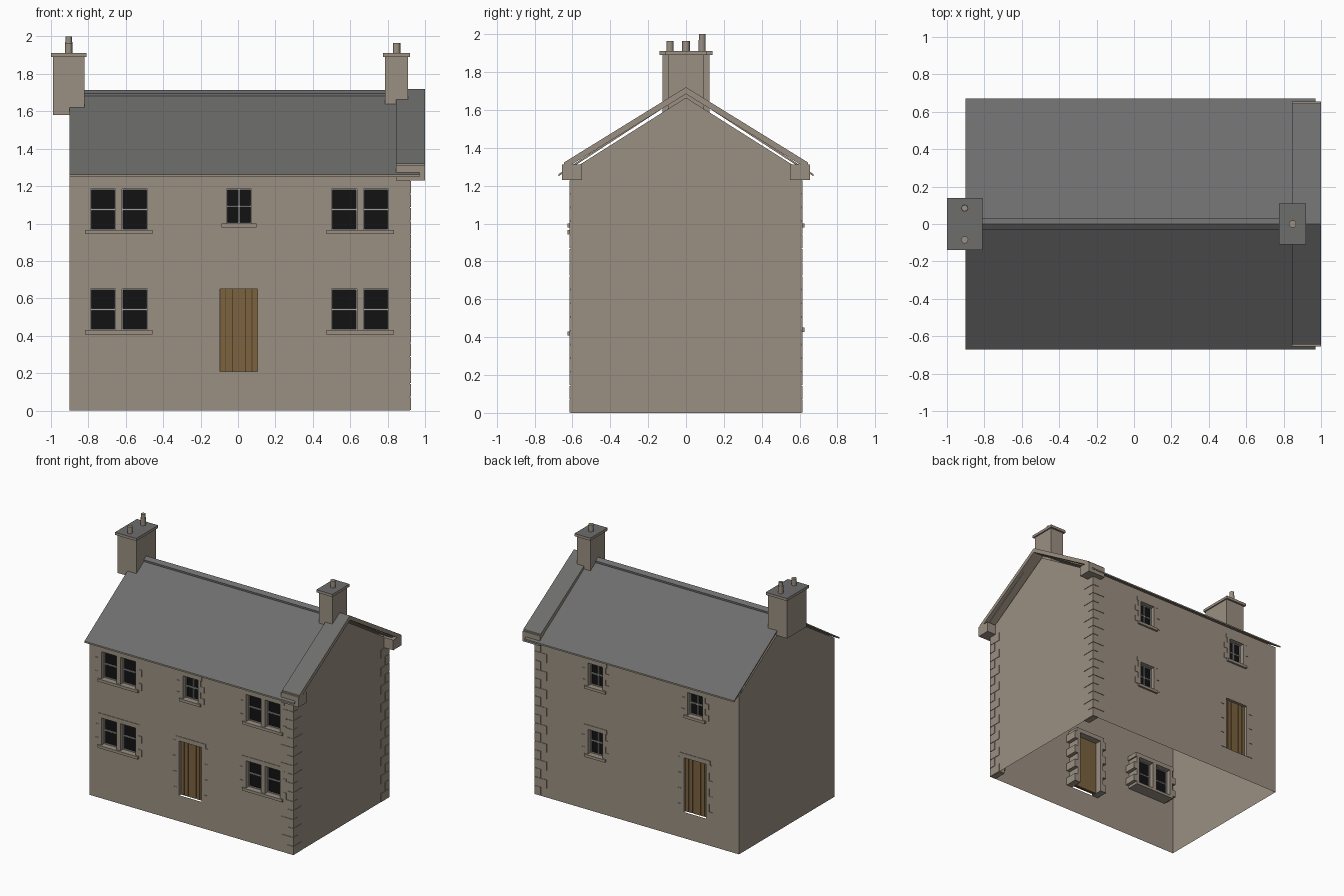
import bpy, bmesh
from mathutils import Matrix, Vector

if "Cube" in bpy.data.objects:
    bpy.data.objects.remove(bpy.data.objects["Cube"], do_unlink=True)


def material(name, rgb):
    m = bpy.data.materials.new(name)
    m.use_nodes = True
    m.diffuse_color = (*rgb, 1)
    b = m.node_tree.nodes["Principled BSDF"]
    b.inputs["Base Color"].default_value = (*rgb, 1)
    b.inputs["Roughness"].default_value = 0.9
    return m


STONE = material("sandstone", (0.33, 0.28, 0.225))
SLATE = material("slate", (0.155, 0.153, 0.152))
GLASS = material("dark_glass", (0.006, 0.006, 0.007))
FRAME = material("pale_frame", (0.36, 0.36, 0.35))
WOOD = material("door_wood", (0.2, 0.123, 0.05))
GROOVE = material("dark_wood", (0.08, 0.05, 0.022))


def finish(name, bm, mat, top=None):
    """Turn a bmesh into an object; upward faces may take a second colour."""
    mesh = bpy.data.meshes.new(name)
    bm.normal_update()
    if top:
        for f in bm.faces:
            f.material_index = int(f.normal.z > 0.5)
    bm.to_mesh(mesh)
    bm.free()
    for m in (mat, top):
        if m:
            mesh.materials.append(m)
    ob = bpy.data.objects.new(name, mesh)
    bpy.context.collection.objects.link(ob)
    return ob


def boxes(name, items, mat, top=None):
    """One object from boxes given as (x0, x1, y0, y1, z0, z1)."""
    bm = bmesh.new()
    for x0, x1, y0, y1, z0, z1 in items:
        mid = Vector((x0 + x1, y0 + y1, z0 + z1)) / 2
        size = (abs(x1 - x0), abs(y1 - y0), abs(z1 - z0))
        bmesh.ops.create_cube(bm, size=1, matrix=Matrix.LocRotScale(mid, None, size))
    return finish(name, bm, mat, top)


def chevron(name, peak, half, foot, thick, x0, x1, mat, top=None):
    """Inverted V slab running along x."""
    pts = [(-half, foot), (0, peak), (half, foot),
           (half, foot - thick), (0, peak - thick), (-half, foot - thick)]
    bm = bmesh.new()
    face = bm.faces.new([bm.verts.new((x0, y, z)) for y, z in pts])
    ext = bmesh.ops.extrude_face_region(bm, geom=[face])
    moved = [v for v in ext["geom"] if isinstance(v, bmesh.types.BMVert)]
    bmesh.ops.translate(bm, verts=moved, vec=(x1 - x0, 0, 0))
    bmesh.ops.recalc_face_normals(bm, faces=bm.faces)
    return finish(name, bm, mat, top)


LEFT, RIGHT, SIDE, EAVE, APEX = -0.9, 0.92, 0.61, 1.28, 1.665

# Openings: name, wall side (-1 front, 1 back), kind, centre x, bottom, top
OPENINGS = [("front_door", -1, "door", 0.005, 0.21, 0.65),
            ("front_stair_window", -1, "small", 0.005, 1.0, 1.185),
            ("back_door", 1, "door", -0.51, 0.21, 0.65),
            ("back_door_window", 1, "small", -0.51, 1.0, 1.185),
            ("back_upper_window", 1, "small", 0.38, 1.0, 1.185),
            ("back_lower_window", 1, "small", 0.38, 0.45, 0.65)]
for side_name, cx in (("right", -0.637), ("left", 0.653)):
    OPENINGS.append((f"front_lower_{side_name}_window", -1, "pair", cx, 0.43, 0.65))
    OPENINGS.append((f"front_upper_{side_name}_window", -1, "pair", cx, 0.965, 1.185))
HALF = {"door": 0.1, "small": 0.066, "pair": 0.152}


# Walls: open shell with holes for doors and windows
bm = bmesh.new()


def polygon(pts):
    bm.faces.new([bm.verts.new(p) for p in pts])


for s in (-1, 1):
    holes = [(cx - HALF[k], cx + HALF[k], z0, z1)
             for n, side, k, cx, z0, z1 in OPENINGS if side == s]
    xs = sorted({LEFT, RIGHT} | {v for h in holes for v in h[:2]})
    zs = sorted({0, EAVE} | {v for h in holes for v in h[2:]})
    y = s * SIDE
    for a, b in zip(xs, xs[1:]):
        for c, d in zip(zs, zs[1:]):
            mx, mz = (a + b) / 2, (c + d) / 2
            if any(h[0] < mx < h[1] and h[2] < mz < h[3] for h in holes):
                continue
            pts = [(a, y, c), (b, y, c), (b, y, d), (a, y, d)]
            polygon(pts if s < 0 else pts[::-1])
for x in (LEFT, RIGHT):
    pts = [(x, -SIDE, 0), (x, SIDE, 0), (x, SIDE, EAVE), (x, 0, APEX), (x, -SIDE, EAVE)]
    polygon(pts if x > 0 else pts[::-1])
bmesh.ops.remove_doubles(bm, verts=bm.verts, dist=0.0005)
finish("walls", bm, STONE)


def surround(name, s, kind, cx, z0, z1):
    """Alternating jamb stones, lintel and sill, carried through the wall."""
    h, out, inn = HALF[kind], s * 0.614, s * 0.51
    rows = 7 if kind == "door" else 4
    step = (z1 - z0) / rows
    parts = [(cx - h - 0.035, cx + h + 0.035, out, inn, z1, z1 + 0.035)]
    for i in range(rows):
        w = 0.055 if i % 2 == 0 else 0.025
        for e in (-1, 1):
            parts.append((cx + e * h, cx + e * (h + w), out, inn,
                          z0 + i * step, z0 + (i + 1) * step))
    if kind != "door":
        parts.append((cx - h - 0.028, cx + h + 0.028, s * 0.626, inn, z0 - 0.022, z0))
    if kind == "pair":
        parts.append((cx - 0.017, cx + 0.017, out, inn, z0, z1))
    boxes(name + "_surround", parts, STONE)


def window(name, s, kind, cx, z0, z1):
    h = HALF[kind]
    boxes(name + "_glass", [(cx - h, cx + h, s * 0.57, s * 0.56, z0, z1)], GLASS)
    lights = [(cx - h, cx + h)]
    if kind == "pair":
        lights = [(cx - h, cx - 0.017), (cx + 0.017, cx + h)]
    y0, y1, t = s * 0.58, s * 0.55, 0.005
    bars = []
    for a, b in lights:
        mid, zm = (a + b) / 2, (z0 + z1) / 2
        bars += [(a, b, y0, y1, z, z + t) for z in (z0, z1 - t)]
        bars += [(x, x + t, y0, y1, z0, z1) for x in (a, b - t)]
        bars.append((a, b, y0, y1, zm - 0.005, zm + 0.005))
        if kind == "small":
            bars.append((mid - 0.005, mid + 0.005, y0, y1, z0, z1))
    boxes(name + "_bars", bars, FRAME)


def door(name, s, cx, z0, z1):
    boxes(name + "_backing", [(cx - 0.1, cx + 0.1, s * 0.585, s * 0.575, z0, z1)], GROOVE)
    cuts = [-0.1, -0.07, -0.035, 0.035, 0.07, 0.1]
    planks = [(cx + a + 0.002, cx + b - 0.002, s * 0.592, s * 0.565, z0, z1)
              for a, b in zip(cuts, cuts[1:])]
    boxes(name + "_planks", planks, WOOD)


for name, s, kind, cx, z0, z1 in OPENINGS:
    surround(name, s, kind, cx, z0, z1)
    if kind == "door":
        door(name, s, cx, z0, z1)
    else:
        window(name, s, kind, cx, z0, z1)

# Corner stones on the two left-hand corners
stones, rows = [], 17
rise = 1.23 / rows
for s in (-1, 1):
    for i in range(rows):
        lx, ly = (0.11, 0.055) if i % 2 else (0.055, 0.11)
        stones.append((RIGHT + 0.004 - lx, RIGHT + 0.004, s * 0.614, s * (0.614 - ly),
                       i * rise + 0.002, (i + 1) * rise - 0.002))
boxes("corner_stones", stones, STONE)

# Roof, ridge and the raised gable coping with its foot stones
chevron("roof", 1.7, 0.672, 1.262, 0.012, LEFT, 0.97, STONE, SLATE)
chevron("ridge_cap", 1.715, 0.03, 1.695, 0.014, LEFT, 0.85, SLATE)
chevron("gable_coping", 1.72, 0.645, 1.322, 0.036, 0.845, 1.0, STONE, SLATE)
boxes("coping_foot_stones",
      [(0.845, 1.0, s * 0.55, s * 0.656, 1.23, 1.312) for s in (-1, 1)], STONE)


# Chimneys
def chimney(name, x0, x1, half, base, cap, pots):
    boxes(name + "_stack", [(x0, x1, -half, half, base, 1.89)], STONE)
    boxes(name + "_cap", [(x0 - cap, x1 + cap, -half - 0.016, half + 0.016, 1.89, 1.911)],
          STONE, SLATE)
    bm = bmesh.new()
    for y, r, top in pots:
        at = Matrix.Translation(((x0 + x1) / 2, y, (1.9 + top) / 2))
        bmesh.ops.create_cone(bm, cap_ends=True, segments=16, radius1=r, radius2=r,
                              depth=top - 1.9, matrix=at)
    finish(name + "_pots", bm, STONE)


chimney("right_chimney", -0.99, -0.82, 0.124, 1.58, 0.01,
        [(-0.085, 0.019, 1.965), (0.085, 0.019, 1.97), (0.085, 0.017, 2.0)])
chimney("left_chimney", 0.787, 0.908, 0.094, 1.6, 0.011, [(0, 0.02, 1.965)])
